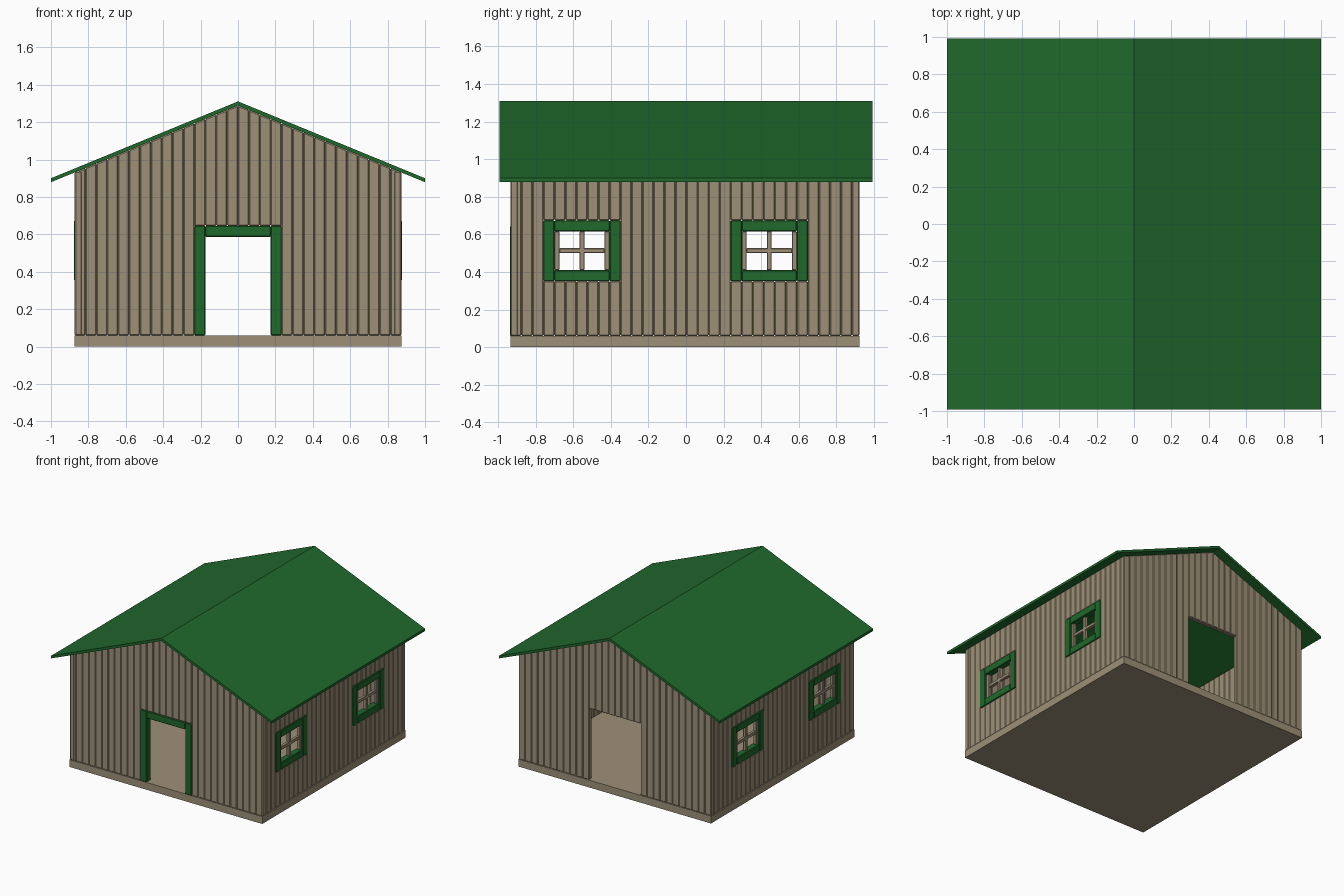
import bpy, bmesh

if "Cube" in bpy.data.objects:
    bpy.data.objects.remove(bpy.data.objects["Cube"])

HX, Y0, Y1 = 0.874, -0.934, 0.924      # outer wall extents
FLOOR, RIDGE, SLOPE = 0.06, 1.289, 0.41
PITCH_X = 2 * HX / 30
PITCH_Y = 0.0586
THICK = 0.04


def material(name, rgb):
    m = bpy.data.materials.new(name)
    m.diffuse_color = (*rgb, 1)
    m.use_nodes = True
    m.node_tree.nodes["Principled BSDF"].inputs["Base Color"].default_value = m.diffuse_color
    return m


WOOD = material("wood", (0.34, 0.28, 0.185))
GREEN = material("green_paint", (0.014, 0.14, 0.025))


def board(bm, axis, u0, u1, d0, d1, z0, z1, z2=None):
    """Upright board along x or y; top runs from z1 (at u0) to z2 (at u1)."""
    z2 = z1 if z2 is None else z2

    def vert(u, d, z):
        return bm.verts.new((u, d, z) if axis == "x" else (d, u, z))
    a, b = ([vert(u0, d, z0), vert(u1, d, z0), vert(u1, d, z2), vert(u0, d, z1)]
            for d in (d0, d1))
    bm.faces.new(a)
    bm.faces.new(b[::-1])
    for i in range(4):
        j = (i + 1) % 4
        bm.faces.new((a[j], a[i], b[i], b[j]))


def finish(bm, name, mat, bevel=0.0, mirror=False):
    bmesh.ops.recalc_face_normals(bm, faces=bm.faces)
    me = bpy.data.meshes.new(name)
    bm.to_mesh(me)
    bm.free()
    me.materials.append(mat)
    ob = bpy.data.objects.new(name, me)
    bpy.context.collection.objects.link(ob)
    if bevel:
        mod = ob.modifiers.new("Bevel", "BEVEL")
        mod.width, mod.segments = bevel, 1
    if mirror:
        ob.modifiers.new("Mirror", "MIRROR").use_axis[0] = True
    return ob


def frame(bm, axis, u0, u1, d0, d1, z0, z1, w, sill):
    """Two uprights with a head board, and a sill board if asked."""
    board(bm, axis, u0, u0 + w, d0, d1, z0, z1)
    board(bm, axis, u1 - w, u1, d0, d1, z0, z1)
    board(bm, axis, u0 + w, u1 - w, d0, d1, z1 - w, z1)
    if sill:
        board(bm, axis, u0 + w, u1 - w, d0, d1, z0, z0 + w)


# Floor slab
bm = bmesh.new()
board(bm, "x", -HX, HX, Y0, Y1, 0, FLOOR)
finish(bm, "floor_slab", WOOD)

# Gable walls: planks trimmed to the roof slope, doorway eight planks wide
DOOR_TOP = 0.645
for name, d0, d1 in (("front_wall", Y0 + 0.002, Y0 + THICK),
                     ("back_wall", Y1 - THICK, Y1 - 0.002)):
    bm = bmesh.new()
    for i in range(30):
        x0, x1 = -HX + i * PITCH_X, -HX + (i + 1) * PITCH_X
        bottom = DOOR_TOP if 11 <= i < 19 else FLOOR
        board(bm, "x", x0, x1, d0, d1, bottom,
              RIDGE - SLOPE * abs(x0), RIDGE - SLOPE * abs(x1))
    finish(bm, name, WOOD, 0.005)

# Side walls: two window openings, each seven planks wide
WIN_Z0, WIN_Z1 = 0.352, 0.675
WINDOWS = (3, 20)
EAVE = RIDGE - SLOPE * HX + 0.005
bm = bmesh.new()
for i in range(31):
    y0, y1 = Y0 + i * PITCH_Y, Y0 + (i + 1) * PITCH_Y
    d = (HX - THICK, HX - 0.002)
    if any(k <= i < k + 7 for k in WINDOWS):
        board(bm, "y", y0, y1, *d, FLOOR, WIN_Z0)
        board(bm, "y", y0, y1, *d, WIN_Z1, EAVE)
    else:
        board(bm, "y", y0, y1, *d, FLOOR, EAVE)
finish(bm, "side_walls", WOOD, 0.005, mirror=True)

# Door frame on the front only
bm = bmesh.new()
frame(bm, "x", -4 * PITCH_X, 4 * PITCH_X, Y0 - 0.002, Y0 + 0.052,
      FLOOR, DOOR_TOP, PITCH_X, False)
finish(bm, "door_frame", GREEN, 0.004)

# Window frames and glazing bars
trim, bars = bmesh.new(), bmesh.new()
for k in WINDOWS:
    a, b = Y0 + k * PITCH_Y, Y0 + (k + 7) * PITCH_Y
    frame(trim, "y", a, b, HX - 0.052, HX + 0.002, WIN_Z0, WIN_Z1, PITCH_Y, True)
    lo, hi = WIN_Z0 + PITCH_Y, WIN_Z1 - PITCH_Y
    a, b, mid, w = a + PITCH_Y, b - PITCH_Y, (a + b) / 2, 0.026
    d = (HX - 0.038, HX - 0.012)
    board(bars, "y", a, a + w, *d, lo, hi)
    board(bars, "y", b - w, b, *d, lo, hi)
    board(bars, "y", mid - w / 2, mid + w / 2, *d, lo, hi)
    zc = (lo + hi) / 2
    board(bars, "y", a + w, b - w, *d, zc - w / 2, zc + w / 2)
finish(trim, "window_frames", GREEN, 0.004, mirror=True)
finish(bars, "window_bars", WOOD, 0.003, mirror=True)

# Roof: folded sheet extruded front to back
bm = bmesh.new()
profile = [(-1, 0.879), (0, RIDGE), (1, 0.879), (1, 0.9), (0, 1.311), (-1, 0.9)]
front = [bm.verts.new((x, -0.993, z)) for x, z in profile]
back = [bm.verts.new((x, 0.993, z)) for x, z in profile]
for i in range(6):
    j = (i + 1) % 6
    bm.faces.new((front[i], front[j], back[j], back[i]))
for end in (front, back):
    for i, j, k, l in ((0, 1, 4, 5), (1, 2, 3, 4)):
        bm.faces.new((end[i], end[j], end[k], end[l]))
finish(bm, "roof", GREEN)
